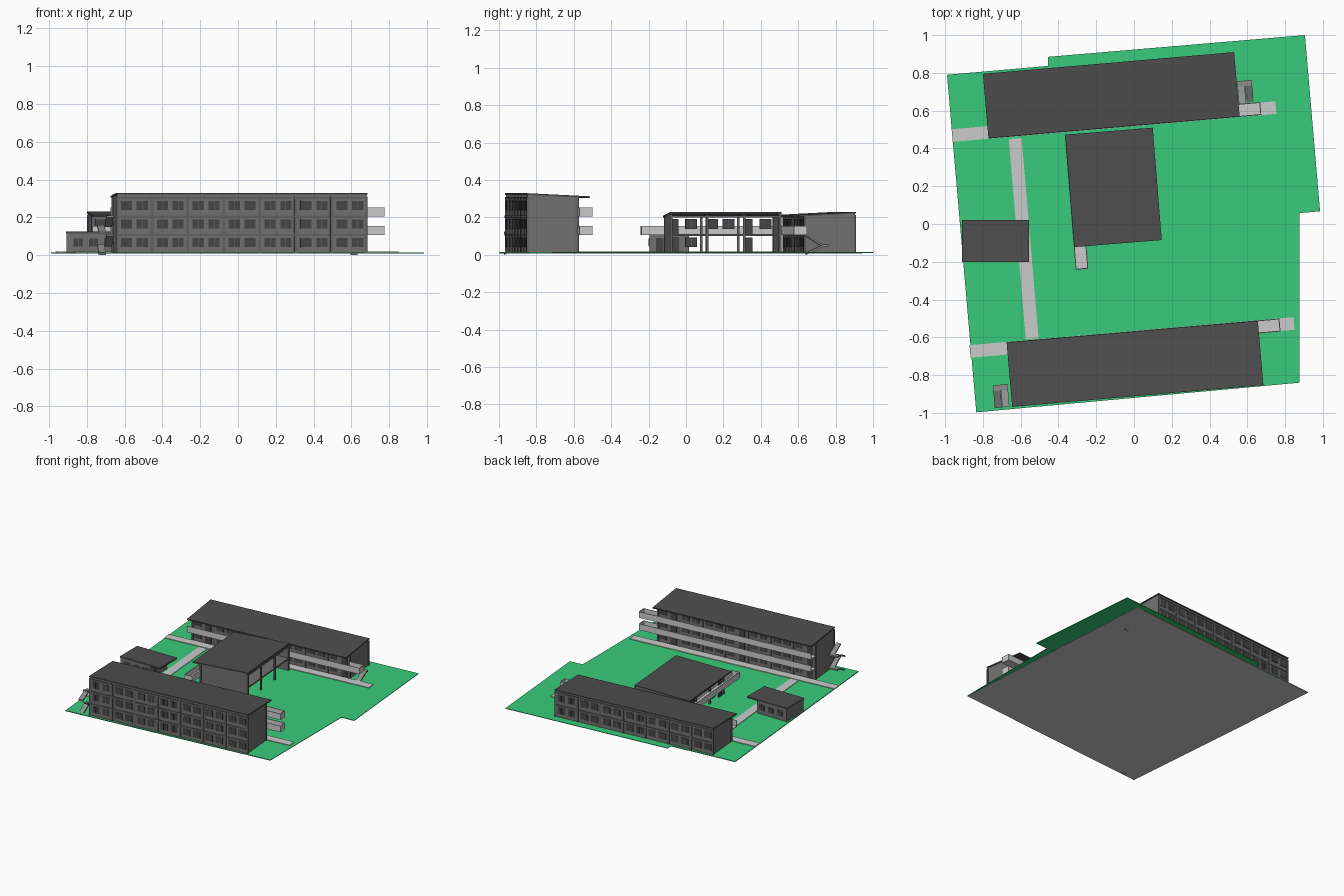
import bpy, bmesh, math
from mathutils import Matrix

if "Cube" in bpy.data.objects:
    bpy.data.objects.remove(bpy.data.objects["Cube"])


def material(name, r, g, b):
    m = bpy.data.materials.new(name)
    m.diffuse_color = (r, g, b, 1)
    m.use_nodes = True
    m.node_tree.nodes["Principled BSDF"].inputs["Base Color"].default_value = m.diffuse_color
    return m


GREEN = material("grass", 0.04, 0.6, 0.2)
WALL = material("wall_grey", 0.165, 0.165, 0.165)
ROOF = material("roof_grey", 0.077, 0.077, 0.077)
DARK = material("dark_grey", 0.06, 0.06, 0.06)
TRIM = material("trim_grey", 0.125, 0.125, 0.125)
STAIR = material("stair_grey", 0.27, 0.27, 0.27)
LIGHT = material("light_grey", 0.65, 0.65, 0.65)
BASE = material("base_grey", 0.56, 0.56, 0.56)


class Part:
    """Collects prisms in a local frame: u along the length, v across, z up."""

    def __init__(self, name, frame, mat):
        self.name, self.frame, self.mat = name, frame, mat
        self.bm = bmesh.new()

    def prism(self, u0, u1, profile):
        a = [self.bm.verts.new((u0, v, z)) for v, z in profile]
        b = [self.bm.verts.new((u1, v, z)) for v, z in profile]
        self.skin(a, b)

    def plate(self, points, z0, z1):
        a = [self.bm.verts.new((x, y, z0)) for x, y in points]
        b = [self.bm.verts.new((x, y, z1)) for x, y in points]
        self.skin(a, b)

    def skin(self, a, b):
        self.bm.faces.new(a)
        self.bm.faces.new(b[::-1])
        for i in range(len(a)):
            j = (i + 1) % len(a)
            self.bm.faces.new((a[j], a[i], b[i], b[j]))

    def box(self, u0, u1, v0, v1, z0, z1):
        self.prism(u0, u1, [(v0, z0), (v1, z0), (v1, z1), (v0, z1)])

    def done(self):
        bmesh.ops.recalc_face_normals(self.bm, faces=self.bm.faces[:])
        me = bpy.data.meshes.new(self.name)
        self.bm.to_mesh(me)
        self.bm.free()
        me.materials.append(self.mat)
        ob = bpy.data.objects.new(self.name, me)
        ob.matrix_world = self.frame
        bpy.context.collection.objects.link(ob)


def frame(x, y, deg):
    return Matrix.Translation((x, y, 0)) @ Matrix.Rotation(math.radians(deg), 4, 'Z')


G = 0.014          # ground level
STOREY = 0.098


def window(frames, panes, u, w, v, z0, z1):
    """Framed two-pane window set in the wall plane v."""
    frames.box(u, u + w, v - 0.003, v + 0.003, z0, z1)
    for k in range(2):
        a = u + 0.001 + k * w / 2
        panes.box(a, a + w / 2 - 0.002, v - 0.004, v + 0.004, z0 + 0.002, z1 - 0.002)


def facade(frames, panes, trim, length, bays, floors, v, doors, glazed):
    """Pilasters, floor bands, paired windows and doors in one wall plane."""
    bay = length / bays
    top = G + floors * STOREY
    for i in range(bays + 1):
        c = min(max(i * bay, 0.007), length - 0.007)
        trim.box(c - 0.007, c + 0.007, v - 0.006, v + 0.006, G, top + 0.002)
    for f in range(floors):
        z = G + f * STOREY
        trim.box(0, length, v - 0.005, v + 0.005, z + STOREY - 0.01, z + STOREY)
        for i in range(bays):
            for k in range(2):
                u = i * bay + bay * (0.13 + 0.44 * k)
                if i in doors and k == 0:
                    panes.box(u, u + 0.05, v - 0.004, v + 0.004, z, z + 0.08)
                elif glazed(f, i):
                    window(frames, panes, u, bay * 0.32, v, z + 0.027, z + 0.08)


def stair(name, fr, u0, v0, sign, floors):
    """Stacked dog-leg stairs: two sloping flights and a landing per storey."""
    p = Part(name, fr, STAIR)
    vl = v0 + sign * 0.09
    for f in range(floors):
        z0, zt = (0 if f == 0 else G + f * STOREY), G + (f + 1) * STOREY
        zm = (z0 + zt) / 2
        t = 0.011
        p.prism(u0, u0 + 0.038, [(v0, z0), (vl, zm - t), (vl, zm), (v0, z0 + t)])
        p.prism(u0 + 0.04, u0 + 0.078, [(vl, zm - t), (v0, zt - t), (v0, zt), (vl, zm)])
        a, b = sorted((vl, vl + sign * 0.03))
        p.box(u0, u0 + 0.078, a, b, zm - t, zm)
    p.done()


def block(name, fr, length, depth, inner, floors, bays, hi, lo, ext, hollow=False, doors=()):
    """Building with a lean roof and open galleries along its low side."""
    body = Part(name + "_walls", fr, WALL)
    zi = hi + (lo - hi) * inner / depth - 0.008

    def section(u0, u1):
        body.prism(u0, u1, [(0.006, 0.01), (inner, 0.01), (inner, zi), (0.006, hi - 0.008)])
    if hollow:
        section(0.002, 0.012)
        section(length - 0.012, length - 0.002)
        body.box(0.01, length - 0.01, 0.006, inner, G + STOREY - 0.008, G + STOREY)
    else:
        section(0.006, length - 0.006)
    body.done()
    roof = Part(name + "_roof", fr, ROOF)
    roof.prism(0, length, [(0, hi - 0.009), (depth, lo - 0.009), (depth, lo), (0, hi)])
    roof.done()
    # windows, doors and pilasters; the hollow block is open at the front
    frames = Part(name + "_window_frames", fr, WALL)
    panes = Part(name + "_panes_and_doors", fr, DARK)
    trim = Part(name + "_pilasters", fr, TRIM)
    facade(frames, panes, trim, length, bays, floors, 0.006, (), lambda f, i: not hollow)
    facade(frames, panes, trim, length, bays, floors, inner, doors,
           lambda f, i: not hollow or f > 0 or i == 0)
    for p in (frames, panes, trim):
        p.done()
    # galleries: floor, outer parapet, and a closed parapet round the overhanging end
    gal = Part(name + "_galleries", fr, LIGHT)
    u0, u1 = min(0, ext), max(length, length + ext)
    e0, e1 = (ext, 0) if ext < 0 else (length, length + ext)
    cap = ext if ext < 0 else length + ext - 0.005
    for f in range(1, floors):
        z = G + f * STOREY
        gal.box(u0, u1, inner, depth + 0.002, z - 0.006, z)
        gal.box(u0, u1, depth - 0.003, depth + 0.002, z, z + 0.043)
        gal.box(e0, e1, inner, inner + 0.005, z, z + 0.043)
        gal.box(cap, cap + 0.005, inner + 0.005, depth - 0.003, z, z + 0.043)
    gal.done()


south = frame(-0.645, -0.968, 4.94)
north = frame(0.53, 0.91, 184.94)
middle = frame(0.147, -0.085, 94.6)

block("south_block", south, 1.335, 0.342, 0.275, 3, 7, 0.33, 0.313, 0.115, doors=(0, 3, 6))
block("north_block", north, 1.335, 0.342, 0.275, 2, 7, 0.23, 0.212, -0.115, doors=(0, 3, 6))
block("middle_block", middle, 0.597, 0.465, 0.40, 2, 3, 0.228, 0.21, -0.12, True, doors=(0, 2))
stair("south_stair", south, -0.092, 0.002, 1, 2)
stair("north_stair", north, -0.08, 0.275, -1, 1)

# small outbuilding with a roof overhanging its east end
hut = frame(-0.91, -0.2, 0)
p = Part("hut_walls", hut, WALL)
p.box(0.004, 0.27, 0.004, 0.216, 0.01, 0.116)
p.done()
p = Part("hut_roof", hut, ROOF)
p.box(0, 0.355, 0, 0.22, 0.114, 0.124)
p.done()
frames, panes = Part("hut_window_frames", hut, WALL), Part("hut_panes_and_door", hut, DARK)
for v in (0.004, 0.216):
    for u in (0.04, 0.12, 0.2):
        window(frames, panes, u, 0.05, v, 0.045, 0.09)
panes.box(0.268, 0.273, 0.04, 0.08, G, 0.09)
frames.done()
panes.done()

# ground: grass sheet over a grey base
I = Matrix.Identity(4)
p = Part("grass_ground", I, GREEN)
p.plate([(-0.99, 0.79), (-0.835, -0.997), (0.877, -0.84), (0.877, 0.058), (0.985, 0.067),
         (0.905, 1.0), (-0.455, 0.885), (-0.455, 0.837)], 0.01, G)
p.done()
p = Part("ground_base", I, BASE)
p.plate([(-0.99, 0.79), (-0.835, -0.997), (0.877, -0.84), (0.76, 0.94)], 0.008, 0.01)
p.done()

# paved paths along the blocks and between them
for name, fr, spans in (("south_path", south, (-0.197, 1.525, 0.278, 0.345)),
                        ("north_path", north, (-0.195, 1.525, 0.278, 0.345))):
    p = Part(name, fr, LIGHT)
    p.box(*spans, 0.012, 0.019)
    p.done()
p = Part("link_path", I, LIGHT)
p.plate([(-0.663, 0.45), (-0.573, -0.61), (-0.505, -0.605), (-0.595, 0.455)], 0.012, 0.018)
p.done()
